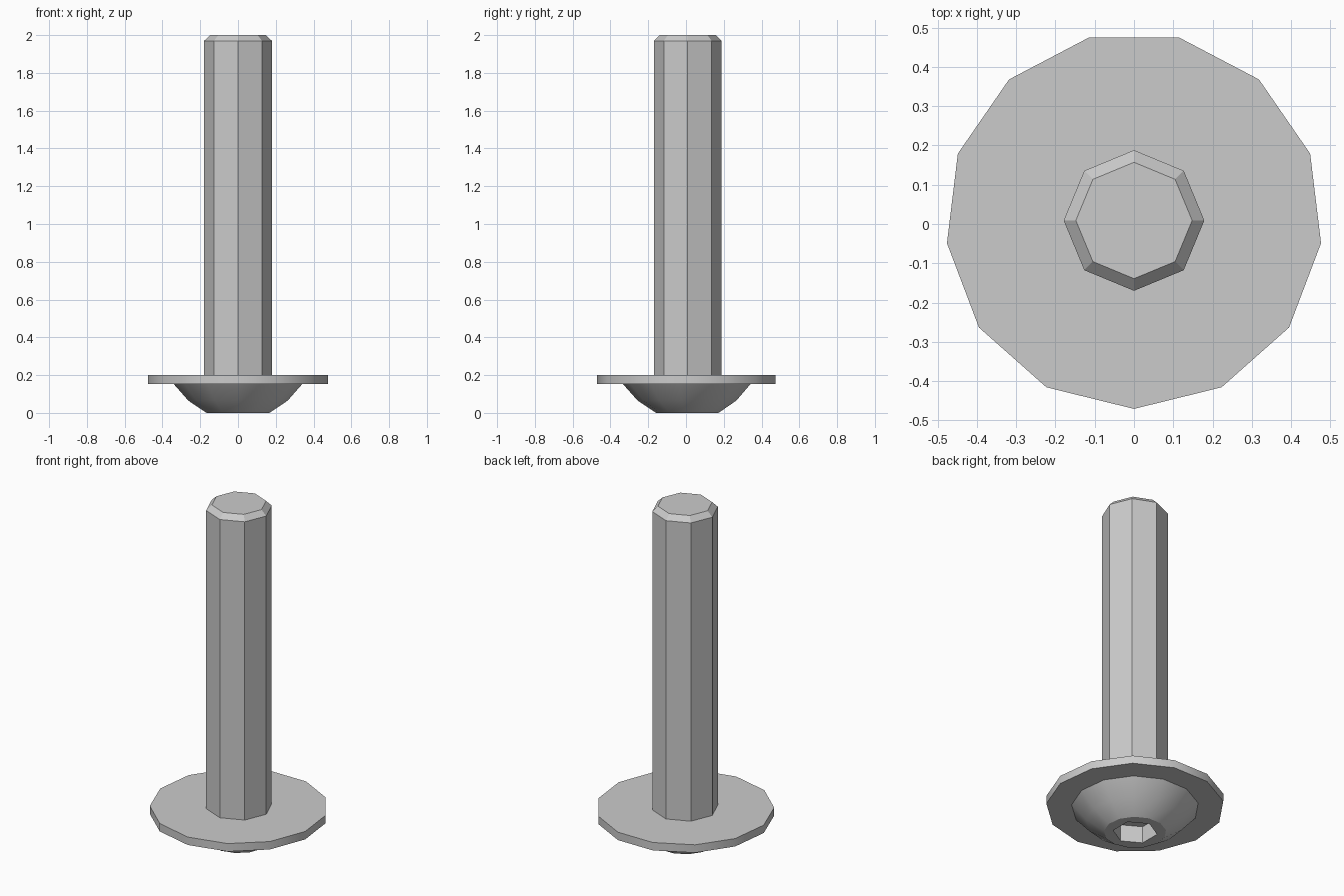
import bpy
import bmesh
from math import cos, sin, tau, pi, radians

cube = bpy.data.objects.get("Cube")
if cube:
    bpy.data.objects.remove(cube, do_unlink=True)

CENTRE_Y = 0.009

steel = bpy.data.materials.new("grey steel")
steel.use_nodes = True
colour = (0.6, 0.6, 0.6, 1)
steel.diffuse_color = colour
steel.node_tree.nodes["Principled BSDF"].inputs["Base Color"].default_value = colour


def ring(bm, radius, z, sides):
    """Regular polygon of vertices with one corner facing the front."""
    angles = [tau * i / sides - pi / 2 for i in range(sides)]
    return [bm.verts.new((radius * cos(a), radius * sin(a), z)) for a in angles]


def lathe(bm, profile, sides):
    """Stack rings along a (radius, z) profile and join them with quads."""
    rings = [ring(bm, r, z, sides) for r, z in profile]
    for low, high in zip(rings, rings[1:]):
        for i in range(sides):
            j = (i + 1) % sides
            bm.faces.new((low[i], low[j], high[j], high[i]))
    return rings


def finish(bm, name):
    bmesh.ops.recalc_face_normals(bm, faces=bm.faces)
    mesh = bpy.data.meshes.new(name)
    bm.to_mesh(mesh)
    bm.free()
    mesh.materials.append(steel)
    obj = bpy.data.objects.new(name, mesh)
    obj.location.y = CENTRE_Y
    bpy.context.collection.objects.link(obj)
    bpy.ops.object.select_all(action='DESELECT')
    obj.select_set(True)
    bpy.context.view_layer.objects.active = obj
    bpy.ops.object.shade_smooth_by_angle(angle=radians(30))
    return obj


# Shank: octagonal rod with a chamfered tip
bm = bmesh.new()
rings = lathe(bm, [(0.179, 0.19), (0.179, 1.97), (0.148, 2.0)], 8)
bm.faces.new(rings[0])
bm.faces.new(rings[-1])
finish(bm, "shank")

# Head: shallow dome underneath a thin flange
bm = bmesh.new()
head = lathe(bm, [(0.168, 0), (0.265, 0.065), (0.343, 0.153),
                  (0.4795, 0.153), (0.4795, 0.2)], 13)
bm.faces.new(head[-1])

# Hexagonal drive socket sunk into the dome
socket = lathe(bm, [(0.12, 0), (0.12, 0.1)], 6)
bm.faces.new(socket[-1])
rim = [e for e in bm.edges if e.is_boundary]
bmesh.ops.triangle_fill(bm, edges=rim, use_beauty=True)
finish(bm, "flanged_head")
